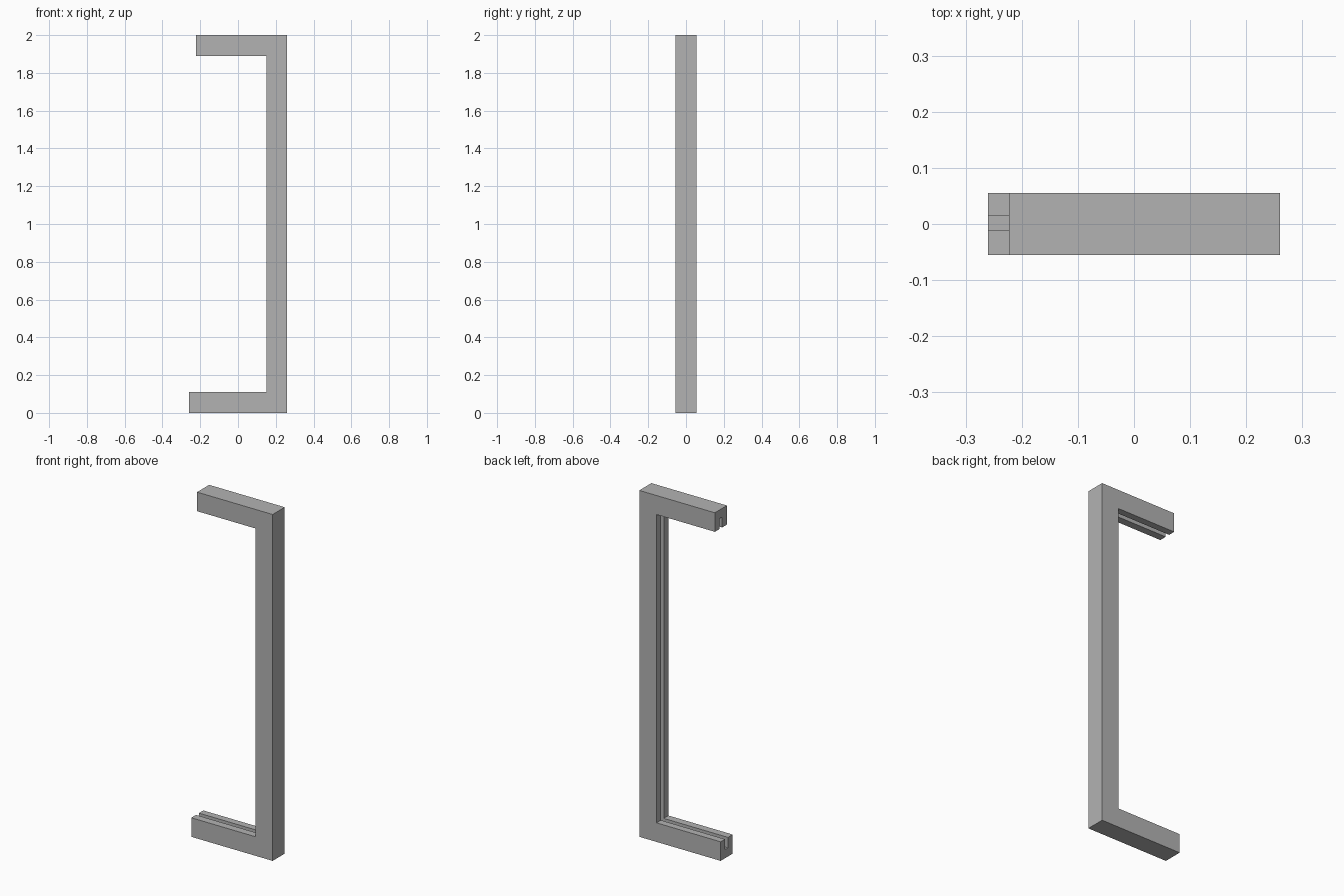
import bpy
import bmesh

cube = bpy.data.objects.get("Cube")
if cube:
    bpy.data.objects.remove(cube, do_unlink=True)

# Overall sizes
OUTER_X, LOWER_END, UPPER_END = 0.26, -0.26, -0.223
HEIGHT, BAR, HALF_WIDTH = 2.0, 0.11, 0.055
SLOT_MIN, SLOT_MAX, SLOT_FLOOR = -0.012, 0.015, 0.05

# Grooved bar section: (y, distance inward from the outer face)
section = [
    (-HALF_WIDTH, 0), (HALF_WIDTH, 0), (HALF_WIDTH, BAR), (SLOT_MAX, BAR),
    (SLOT_MAX, SLOT_FLOOR), (SLOT_MIN, SLOT_FLOOR), (SLOT_MIN, BAR), (-HALF_WIDTH, BAR),
]

# Mitred path: lower arm end, two corners, upper arm end
stations = [
    lambda d: (LOWER_END, d),
    lambda d: (OUTER_X - d, d),
    lambda d: (OUTER_X - d, HEIGHT - d),
    lambda d: (UPPER_END, HEIGHT - d),
]

# Sweep the section along the path and cap the arm ends
bm = bmesh.new()
rings = []
for place in stations:
    ring = []
    for y, d in section:
        x, z = place(d)
        ring.append(bm.verts.new((x, y, z)))
    rings.append(ring)
count = len(section)
for a, b in zip(rings, rings[1:]):
    for i in range(count):
        j = (i + 1) % count
        bm.faces.new((a[i], a[j], b[j], b[i]))
bm.faces.new(rings[0])
bm.faces.new(rings[-1])
bmesh.ops.recalc_face_normals(bm, faces=bm.faces)

mesh = bpy.data.meshes.new("grooved_frame")
bm.to_mesh(mesh)
bm.free()
frame = bpy.data.objects.new("grooved_frame", mesh)
bpy.context.collection.objects.link(frame)

# Plain grey
grey = bpy.data.materials.new("plain_grey")
grey.use_nodes = True
colour = (0.45, 0.45, 0.45, 1)
grey.diffuse_color = colour
grey.node_tree.nodes["Principled BSDF"].inputs["Base Color"].default_value = colour
mesh.materials.append(grey)
